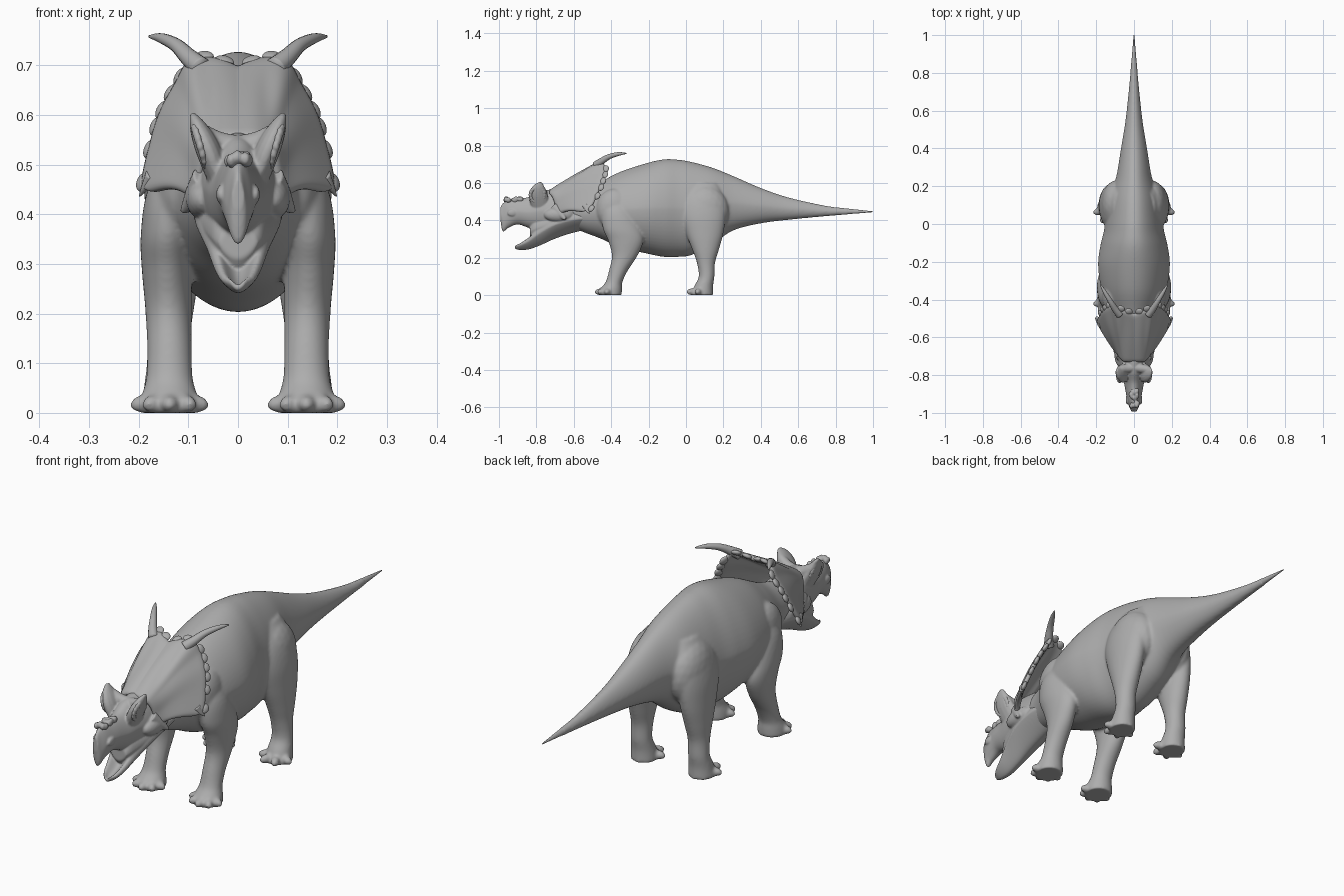
import bpy, bmesh, math, random
from mathutils import Vector, Matrix

random.seed(4)
cube = bpy.data.objects.get("Cube")
if cube:
    bpy.data.objects.remove(cube, do_unlink=True)

GREY = (0.42, 0.42, 0.42, 1)
skin = bpy.data.materials.new("grey_skin")
skin.use_nodes = True
skin.diffuse_color = GREY
skin.node_tree.nodes["Principled BSDF"].inputs["Base Color"].default_value = GREY


def spline(pts, steps=5):
    """Catmull-Rom interpolation of equally sized tuples."""
    out = []
    for i in range(len(pts) - 1):
        quad = (pts[max(i - 1, 0)], pts[i], pts[i + 1], pts[min(i + 2, len(pts) - 1)])
        for k in range(steps):
            t = k / steps
            out.append(tuple(
                0.5 * (2 * b + (c - a) * t + (2 * a - 5 * b + 4 * c - d) * t * t
                       + (3 * b - a - 3 * c + d) * t ** 3)
                for a, b, c, d in zip(*quad)))
    out.append(tuple(pts[-1]))
    return out


def loft(bm, rings):
    for a, b in zip(rings, rings[1:]):
        n = len(a)
        for i in range(n):
            bm.faces.new((a[i], a[(i + 1) % n], b[(i + 1) % n], b[i]))
    bm.faces.new(rings[0])
    bm.faces.new(rings[-1])


def trunk(bm, pts, peak=0.0, keel=0.0, scoop=0.0, sides=64):
    """Tube along y from (y, bottom, top, half width).
    Peak narrows the top, keel narrows the bottom, scoop hollows the top."""
    rings = []
    for y, lo, hi, w in spline(pts):
        ring = []
        for i in range(sides):
            a = 2 * math.pi * i / sides
            c, s = math.cos(a), math.sin(a)
            x = w * c * (1 - peak * max(0, s) - keel * max(0, -s))
            z = s - scoop * max(0, s) ** 4
            ring.append(bm.verts.new((x, y, (lo + hi) / 2 + (hi - lo) / 2 * z)))
        rings.append(ring)
    loft(bm, rings)


def limb(bm, pts, side, sides=32):
    """Upright tube from (x, y, z, x radius, y radius)."""
    rings = []
    for x, y, z, a, b in spline(pts):
        angles = [2 * math.pi * i / sides for i in range(sides)]
        rings.append([bm.verts.new((side * (x + a * math.cos(t)), y + b * math.sin(t), z))
                      for t in angles])
    loft(bm, rings)


def blob(bm, at, size, aim=None):
    """Ellipsoid whose local z may be aimed along a direction."""
    turn = Vector(aim).to_track_quat("Z", "Y").to_matrix().to_4x4() if aim else Matrix()
    bmesh.ops.create_icosphere(
        bm, subdivisions=3, radius=1,
        matrix=Matrix.Translation(at) @ turn @ Matrix.Diagonal((*size, 1)))


def horn(bm, pts, side, flat=1.0, sides=14):
    """Tapered tube through (x, y, z, radius)."""
    path = spline(pts)
    rings = []
    for i, (x, y, z, r) in enumerate(path):
        ahead = Vector(path[min(i + 1, len(path) - 1)][:3])
        d = (ahead - Vector(path[max(i - 1, 0)][:3])).normalized()
        u = d.cross(Vector((0, 1, 0))).normalized()
        v = d.cross(u)
        ring = []
        for k in range(sides):
            t = 2 * math.pi * k / sides
            p = Vector((x, y, z)) + u * r * flat * math.cos(t) + v * r * math.sin(t)
            ring.append(bm.verts.new((side * p.x, p.y, p.z)))
        rings.append(ring)
    loft(bm, rings)


def finish(bm, name, voxel=None, smooth=4):
    bmesh.ops.recalc_face_normals(bm, faces=bm.faces)
    for f in bm.faces:
        f.smooth = True
    mesh = bpy.data.meshes.new(name)
    bm.to_mesh(mesh)
    bm.free()
    mesh.materials.append(skin)
    ob = bpy.data.objects.new(name, mesh)
    bpy.context.collection.objects.link(ob)
    if voxel:
        m = ob.modifiers.new("blend", "REMESH")
        m.mode, m.voxel_size, m.use_smooth_shade = "VOXEL", voxel, True
        m = ob.modifiers.new("relax", "SMOOTH")
        m.factor, m.iterations = 0.5, smooth
    return ob


# Torso, neck, tail, legs and toes blended into one skin
bm = bmesh.new()
trunk(bm, [(-.72, .37, .51, .055), (-.6, .355, .55, .08), (-.53, .33, .57, .1),
           (-.45, .30, .61, .135), (-.35, .255, .66, .172), (-.22, .225, .703, .19),
           (-.12, .205, .726, .179), (-.04, .205, .724, .16), (.03, .215, .712, .15),
           (.14, .27, .682, .13), (.25, .345, .638, .094), (.4, .384, .573, .069),
           (.55, .403, .522, .045), (.75, .422, .478, .024), (.87, .431, .464, .015)],
      peak=0.17)
front_leg = [(.09, -.36, .54, .045, .06), (.125, -.365, .45, .057, .085),
             (.142, -.345, .36, .054, .1), (.143, -.322, .29, .051, .094),
             (.14, -.328, .21, .047, .068), (.138, -.362, .13, .045, .05),
             (.138, -.385, .07, .047, .045), (.138, -.4, .035, .056, .058),
             (.138, -.405, 0, .06, .062)]
hind_leg = [(.07, .09, .6, .04, .08), (.105, .09, .52, .055, .11),
            (.122, .092, .43, .06, .12), (.13, .1, .33, .057, .1),
            (.135, .105, .24, .051, .07), (.138, .107, .17, .044, .048),
            (.14, .11, .1, .044, .042), (.14, .095, .05, .05, .05),
            (.14, .085, 0, .056, .06)]
for s in (1, -1):
    limb(bm, front_leg, s)
    limb(bm, hind_leg, s)
    blob(bm, (s * .115, -.38, .46), (.055, .1, .11))
    blob(bm, (s * .095, .1, .45), (.08, .13, .14))
    for y, count in ((-.405, 5), (.08, 4)):
        for i in range(count):
            a = math.radians(-75 + 150 * i / (count - 1))
            d = Vector((math.sin(a), -math.cos(a), -.15))
            at = (s * .138 + d.x * .054, y + d.y * .056, .019)
            blob(bm, at, (.018, .018, .029), d)
finish(bm, "body", voxel=.006, smooth=10)

# Fine end of the tail, starting inside the body skin
bm = bmesh.new()
trunk(bm, [(.7, .44, .467, .01), (.8, .43, .468, .017), (.9, .436, .459, .01),
           (1, .444, .448, .002)], peak=0.17)
finish(bm, "tail_tip")

# Skull with snout, cheeks, brow crests and a hollow lower jaw
bm = bmesh.new()
trunk(bm, [(-.993, .41, .47, .012), (-.98, .341, .49, .02), (-.95, .36, .51, .032),
           (-.9, .378, .515, .042), (-.84, .36, .525, .053), (-.78, .345, .555, .066),
           (-.7, .34, .565, .08), (-.6, .37, .55, .08)], peak=0.2)
trunk(bm, [(-.915, .247, .275, .014), (-.885, .241, .295, .034), (-.84, .245, .335, .048),
           (-.78, .266, .40, .064), (-.7, .302, .45, .084), (-.6, .335, .47, .09),
           (-.5, .355, .47, .08)], keel=.45, scoop=1.3)
# Closed back of the mouth
trunk(bm, [(-.835, .31, .37, .038), (-.81, .285, .42, .053), (-.75, .3, .44, .07),
           (-.66, .33, .47, .088), (-.55, .35, .47, .085)], keel=.3)
for s in (1, -1):
    blob(bm, (s * .07, -.68, .43), (.035, .08, .04))
    horn(bm, [(.06, -.70, .47, .035), (.085, -.67, .435, .025), (.112, -.645, .405, .006)], s)
    horn(bm, [(.04, -.78, .48, .05), (.062, -.79, .535, .05), (.08, -.785, .575, .035),
              (.092, -.775, .602, .01)], s, flat=0.5)
    horn(bm, [(0, -.76, .535, .024), (.04, -.765, .543, .024), (.07, -.77, .562, .02),
              (.088, -.775, .585, .01)], s)
    blob(bm, (s * .036, -.93, .44), (.008, .025, .018))
finish(bm, "head", voxel=.004, smooth=3)

# Rough bosses over the nose and beside the brows
bm = bmesh.new()
for i in range(22):
    x, y = random.uniform(-.02, .02), random.uniform(-.97, -.865)
    blob(bm, (x, y, .51 + random.uniform(-.006, .006)), (.01, .014, .014))
for s in (1, -1):
    for i in range(16):
        a = 2 * math.pi * i / 16
        at = (s * (.076 + .012 * math.sin(a)), -.795 + .036 * math.cos(a), .537 + .038 * math.sin(a))
        blob(bm, at, (.008, .012, .012))
finish(bm, "rough_bosses", voxel=.004, smooth=2)

bm = bmesh.new()
for s in (1, -1):
    blob(bm, (s * .074, -.795, .53), (.011, .018, .016))
finish(bm, "eyes")

# Neck frill: a curved sheet from the skull out to the scalloped rim
rim = spline([(0, -.475, .695), (.05, -.455, .714), (.095, -.44, .71), (.122, -.43, .665),
              (.152, -.445, .61), (.172, -.467, .55), (.19, -.52, .452), (.135, -.595, .468)])
root = spline([(0, -.73, .55), (.03, -.73, .55), (.05, -.73, .54), (.062, -.72, .53),
               (.07, -.71, .51), (.075, -.70, .48), (.08, -.69, .45), (.08, -.68, .43)])
bm = bmesh.new()
grid = []
for s in (-1, 1):
    cols = list(zip(root, rim))
    for a, b in (reversed(cols) if s < 0 else cols[1:]):
        col = []
        for k in range(11):
            t = k / 10
            p = Vector(a).lerp(Vector(b), t)
            side = min(1, p.x / .08)
            # central ridge between two shallow hollows
            hollow = math.exp(-((p.x - .06) / .03) ** 2)
            p += Vector((0, -.008, .012 * side - .016 * hollow)) * math.sin(math.pi * t)
            col.append(bm.verts.new((s * p.x, p.y, p.z)))
        grid.append(col)
for a, b in zip(grid, grid[1:]):
    for k in range(10):
        bm.faces.new((a[k], a[k + 1], b[k + 1], b[k]))
frill = finish(bm, "neck_frill")
thick = frill.modifiers.new("thickness", "SOLIDIFY")
thick.thickness, thick.offset = .02, 0
frill.modifiers.new("round", "SUBSURF").levels = 1

# Flat scallops along the rim, each lying in the plane of the frill
bm = bmesh.new()
for s in (1, -1):
    for i in list(range(14, 31, 3)) + [3, 7]:
        b = Vector(rim[i])
        along = (Vector(rim[i + 1]) - Vector(rim[i - 1])).normalized()
        out = b - Vector(root[i])
        out = (out - along * out.dot(along)).normalized()
        axes = Matrix((along, out, along.cross(out))).transposed().to_4x4()
        flip = Matrix.Diagonal((s, 1, 1, 1))
        bmesh.ops.create_icosphere(
            bm, subdivisions=3, radius=1,
            matrix=flip @ Matrix.Translation(b) @ axes @ Matrix.Diagonal((.021, .019, .01, 1)))
finish(bm, "frill_scallops")

# Swept horns on top of the frill and short points at its lower corners
bm = bmesh.new()
for s in (1, -1):
    horn(bm, [(.075, -.48, .695, .022), (.1, -.45, .717, .018), (.125, -.41, .741, .014),
              (.155, -.36, .755, .01), (.178, -.32, .758, .003)], s)
    horn(bm, [(.175, -.535, .48, .02), (.187, -.525, .455, .013), (.198, -.515, .437, .003)],
         s, flat=.6)
finish(bm, "frill_horns")
